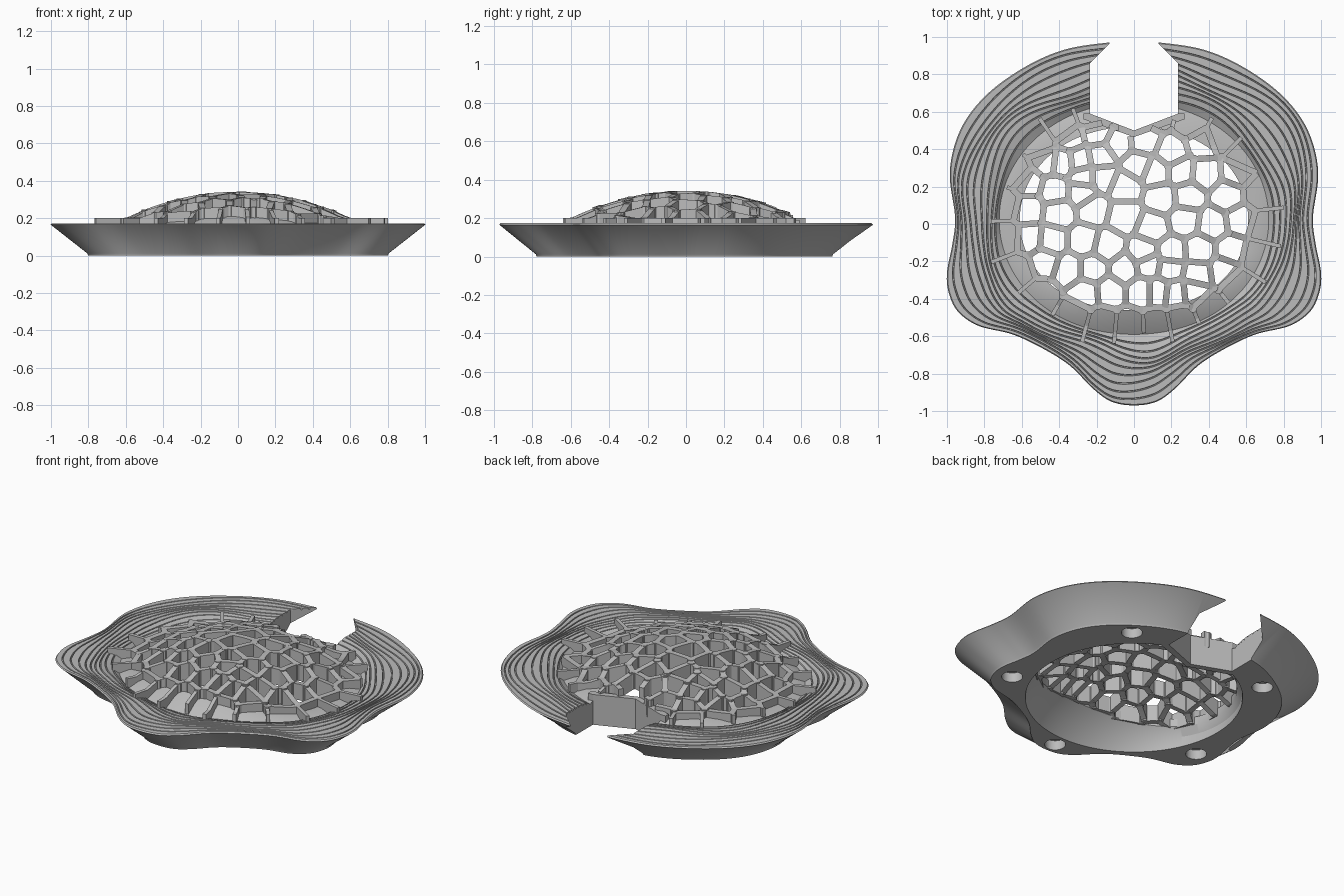
import bpy, bmesh, math, random
from mathutils import Vector

random.seed(4)
cube = bpy.data.objects.get("Cube")
if cube:
    bpy.data.objects.remove(cube, do_unlink=True)

grey = bpy.data.materials.new("matte_grey")
grey.use_nodes = True
grey.diffuse_color = (0.5, 0.5, 0.5, 1)
grey.node_tree.nodes["Principled BSDF"].inputs["Base Color"].default_value = (0.5, 0.5, 0.5, 1)


def finish(bm, name):
    """Turn a bmesh into a named object in the scene."""
    bmesh.ops.recalc_face_normals(bm, faces=bm.faces)
    mesh = bpy.data.meshes.new(name)
    bm.to_mesh(mesh)
    bm.free()
    mesh.materials.append(grey)
    obj = bpy.data.objects.new(name, mesh)
    bpy.context.collection.objects.link(obj)
    return obj


def prism(bm, points, low, high):
    """Closed upright prism over a 2D polygon; low and high are heights."""
    a = [bm.verts.new((p[0], p[1], low)) for p in points]
    b = [bm.verts.new((p[0], p[1], high)) for p in points]
    bm.faces.new(a[::-1])
    bm.faces.new(b)
    for k in range(len(a)):
        n = (k + 1) % len(a)
        bm.faces.new((a[k], a[n], b[n], b[k]))


def circle(x, y, r, n):
    return [(x + r * math.cos(math.tau * k / n), y + r * math.sin(math.tau * k / n))
            for k in range(n)]


# Plan shapes: edge of the central opening and edge of the recess around it
def opening(a):
    return 0.55 + 0.06 * math.cos(2 * a) + 0.03 * math.sin(a)


def recess(a):
    return 0.67 + 0.05 * math.cos(2 * a) + 0.03 * math.sin(a)


def dome(r):
    """Height of the lattice top at a distance from the middle."""
    return max(0.2, 0.342 - 0.142 * r * r / 0.36)


# Five-lobed outline: half of it, mirrored and smoothed
half = [(0, -.97), (.12, -.95), (.22, -.88), (.34, -.76), (.48, -.67), (.65, -.59),
        (.83, -.545), (.94, -.47), (.99, -.37), (1, -.26), (.97, -.1), (.957, .04),
        (.985, .28), (.93, .5), (.8, .68), (.6, .83), (.38, .93), (.14, .97), (0, .975)]
control = [Vector(p) for p in half + [(-x, y) for x, y in half[-2:0:-1]]]
outline = []
count = len(control)
for i in range(count):
    p, q, r, s = (control[(i + k) % count] for k in (-1, 0, 1, 2))
    for k in range(7):
        t = k / 7
        outline.append(0.5 * (2 * q + (r - p) * t + (2 * p - 5 * q + 4 * r - s) * t ** 2
                              + (3 * q - p - 3 * r + s) * t ** 3))


# Base: flared plate with wavy contour grooves, a domed shell in the middle, a hollow below
def section(point):
    a, edge = math.atan2(point.y, point.x), point.length
    inner, hole = recess(a), opening(a)
    rows = [(0.62, 0), (0.8 * edge, 0), (0.805 * edge, 0.012), (edge, 0.165), (edge - 0.006, 0.173)]
    for i in range(1, 10):
        t = i / 10
        t += 0.07 * math.sin(math.pi * t) * (math.sin(5 * a + 5 * t + 1) + 0.6 * math.sin(8 * a - 3 * t))
        r = edge + (inner - edge) * t
        z = 0.173 - 0.02 * max(0, (t - 0.7) / 0.3)
        rows += [(r + 0.004, z), (r + 0.002, z - 0.01), (r - 0.002, z - 0.01), (r - 0.004, z)]
    top = dome(hole)
    rows += [(inner, 0.14), (0.5 * (inner + hole), 0.5 * (0.095 + top) + 0.005), (hole, top - 0.05),
             (hole, top - 0.1), (0.5 * (hole + 0.62) + 0.015, 0.5 * top - 0.045)]
    return [(r * math.cos(a), r * math.sin(a), z) for r, z in rows]


bm = bmesh.new()
columns = [[bm.verts.new(c) for c in section(p)] for p in outline]
for i, col in enumerate(columns):
    nxt = columns[(i + 1) % len(columns)]
    for k in range(len(col)):
        m = (k + 1) % len(col)
        bm.faces.new((col[k], nxt[k], nxt[m], col[m]))
base = finish(bm, "contoured_base")

# Cutter: rear notch and five round sockets underneath
bm = bmesh.new()
side = [(.235, .59), (.235, .86), (.13, .965), (.13, 1.2)]
prism(bm, [(0, .5)] + side + [(-x, y) for x, y in side[::-1]], -0.2, 0.6)
for x, y in ((0, -.7), (.685, -.265), (-.685, -.265), (.486, .56), (-.486, .56)):
    prism(bm, circle(x, y, 0.06, 32), -0.1, 0.06)
cutter = finish(bm, "cutter")
cutter.hide_render = True
cut = base.modifiers.new("cut", 'BOOLEAN')
cut.operation = 'DIFFERENCE'
cut.solver = 'EXACT'
cut.object = cutter
bpy.context.view_layer.objects.active = base
bpy.ops.object.modifier_apply(modifier="cut")
bpy.data.objects.remove(cutter, do_unlink=True)

# V-shaped wall closing the hollow towards the notch
bm = bmesh.new()
for s in (-1, 1):
    prism(bm, [(0, .5), (s * .235, .59), (s * .27, .59), (s * .27, .56), (0, .465)], 0, 0.19)
finish(bm, "notch_wall")

# Lattice cells: centres in hundredths, with a ring of outer cells round them
centres = [-34, 46, -20, 49, -8, 43, 5, 44, 20, 38, 37, 43, -47, 34, -38, 33, -29, 34, -27, 25,
           -18, 36, -17, 25, 2, 32, 12, 28, 25, 28, 38, 27, 55, 28, -57, 22, -42, 18, -28, 17,
           -5, 20, 15, 14, 29, 15, 50, 15, -57, 8, -40, 6, -22, 8, -5, 4, 10, -2, 27, 2, 42, 0,
           57, 2, -56, -8, -44, -9, -27, -9, -14, -12, 5, -15, 20, -15, 35, -14, 52, -14,
           -48, -20, -35, -24, -22, -24, -5, -24, 8, -22, 19, -24, 34, -27, 48, -25,
           -26, -37, -13, -36, 4, -36, 13, -36, 22, -37, 32, -36]
seeds = [Vector((x, y)) / 100 for x, y in zip(centres[::2], centres[1::2])]
for k in range(23):
    a = math.tau * (k + random.uniform(-0.15, 0.15)) / 23
    seeds.append(Vector((math.cos(a), math.sin(a))) * (opening(a) + 0.08))


def cell(i):
    """Voronoi cell as (corner, neighbour across the edge that starts there)."""
    poly = [(Vector(c), -1) for c in ((-2, -2), (2, -2), (2, 2), (-2, 2))]
    for j, other in enumerate(seeds):
        if j == i:
            continue
        mid, normal = (seeds[i] + other) / 2, other - seeds[i]
        kept = []
        for k, (p, tag) in enumerate(poly):
            q = poly[(k + 1) % len(poly)][0]
            dp, dq = (p - mid).dot(normal), (q - mid).dot(normal)
            if dp <= 0:
                kept.append((p, tag))
            if (dp <= 0) != (dq <= 0):
                kept.append((p.lerp(q, dp / (dp - dq)), j if dp <= 0 else tag))
        poly = kept
    return poly


def allowed(p, reach):
    in_notch = abs(p.x) < 0.25 and p.y > 0.49 + 0.375 * abs(p.x)
    return not in_notch and p.length < recess(math.atan2(p.y, p.x)) + reach


def rib(bm, path, width):
    """Rectangular bar whose top follows the dome."""
    across = (path[-1] - path[0]).orthogonal().normalized() * width / 2
    rings = []
    for p in path:
        top = dome(p.length)
        corners = ((p + across, top), (p - across, top), (p - across, top - 0.1), (p + across, top - 0.1))
        rings.append([bm.verts.new((c.x, c.y, z)) for c, z in corners])
    for a, b in zip(rings, rings[1:]):
        for k in range(4):
            m = (k + 1) % 4
            bm.faces.new((a[k], a[m], b[m], b[k]))
    bm.faces.new(rings[0])
    bm.faces.new(rings[-1][::-1])


# Dome lattice: one rib per shared cell edge, loose outer edges become spokes
bm = bmesh.new()
for i in range(len(seeds)):
    poly = cell(i)
    for k, (p, j) in enumerate(poly):
        if j < i:
            continue
        q = poly[(k + 1) % len(poly)][0]
        steps = max(2, int((q - p).length / 0.03))
        reach = random.uniform(0.0, 0.1)
        path = [v for v in (p.lerp(q, n / steps) for n in range(steps + 1)) if allowed(v, reach)]
        if len(path) < 2:
            continue
        spoke = max(p.length, q.length) > 1
        rib(bm, path, 0.022 if spoke else 0.034)
        for end in (p, q):
            if allowed(end, 0) and end.length < 0.6:
                prism(bm, circle(end.x, end.y, 0.024, 10), dome(end.length) - 0.1, dome(end.length))
finish(bm, "dome_lattice")

# Smooth the curved faces, keep the cut edges crisp
bpy.ops.object.select_all(action='DESELECT')
base.select_set(True)
bpy.context.view_layer.objects.active = base
bpy.ops.object.shade_smooth_by_angle(angle=math.radians(30))
